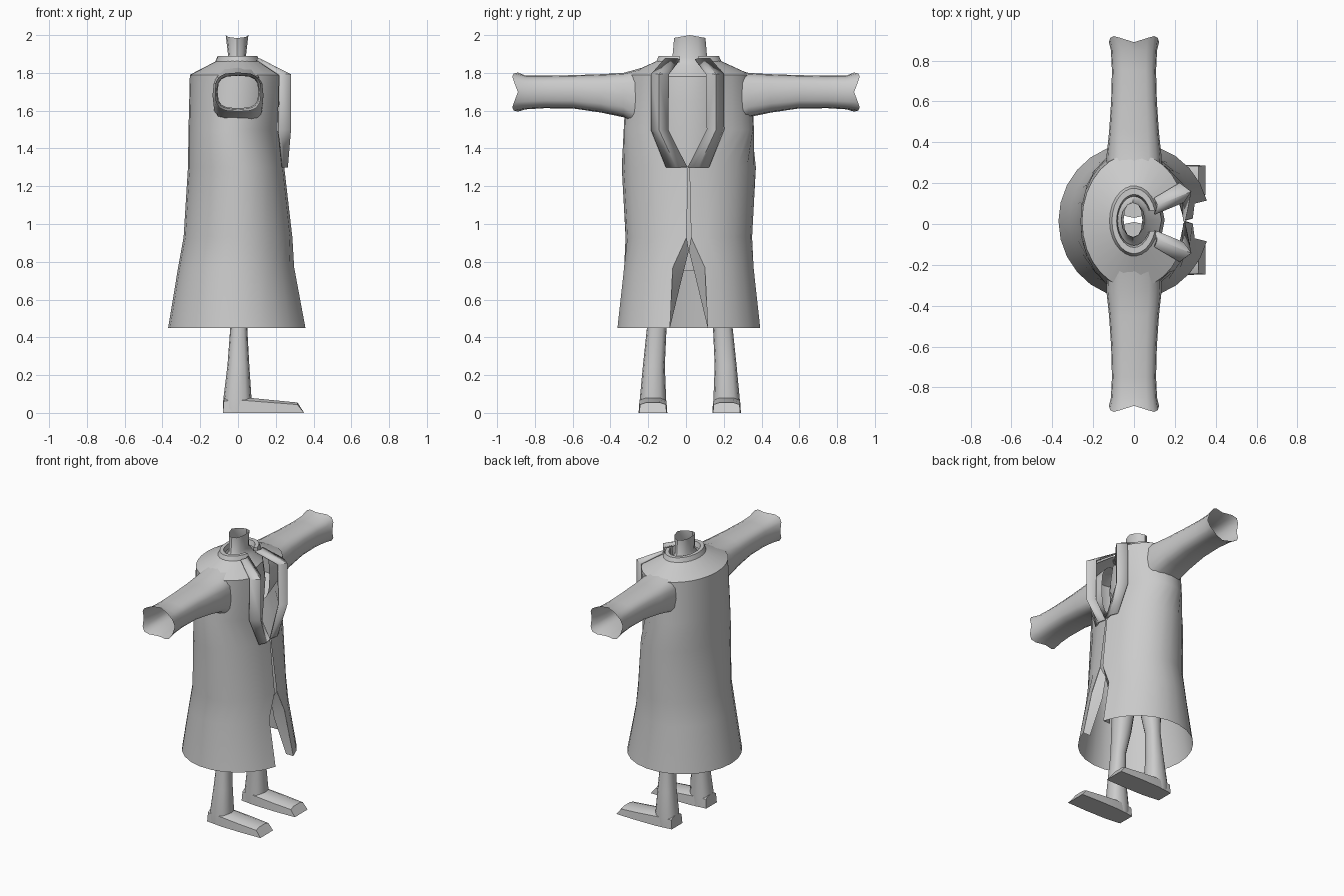
import bpy, bmesh, math
from mathutils import Vector

cube = bpy.data.objects.get("Cube")
if cube:
    bpy.data.objects.remove(cube, do_unlink=True)

grey = bpy.data.materials.new("plain_grey")
grey.use_nodes = True
COLOUR = (0.6, 0.6, 0.6, 1)
grey.diffuse_color = COLOUR
grey.node_tree.nodes["Principled BSDF"].inputs["Base Color"].default_value = COLOUR


def loft(name, rings, closed=True, cap=False, angle=40, thick=0):
    """Skin a list of equal-length point rows into one smooth object."""
    bm = bmesh.new()
    rows = [[bm.verts.new(p) for p in ring] for ring in rings]
    n = len(rows[0])
    for a, b in zip(rows, rows[1:]):
        for i in range(n if closed else n - 1):
            j = (i + 1) % n
            bm.faces.new((a[i], a[j], b[j], b[i]))
    if cap:
        bm.faces.new(rows[0])
        bm.faces.new(rows[-1])
    bmesh.ops.recalc_face_normals(bm, faces=bm.faces)
    mesh = bpy.data.meshes.new(name)
    bm.to_mesh(mesh)
    bm.free()
    obj = bpy.data.objects.new(name, mesh)
    bpy.context.collection.objects.link(obj)
    mesh.materials.append(grey)
    if thick:
        mod = obj.modifiers.new("thickness", 'SOLIDIFY')
        mod.thickness = thick
        mod.offset = 0
    bpy.ops.object.select_all(action='DESELECT')
    obj.select_set(True)
    bpy.context.view_layer.objects.active = obj
    bpy.ops.object.shade_smooth_by_angle(angle=math.radians(angle))
    return obj


def open_ring(z, cx, ax, ay, gap, n=25):
    """Ellipse around the body with a front gap of half-width gap."""
    start = math.asin(gap / ay)
    sweep = 2 * math.pi - 2 * start
    angles = [start + sweep * i / (n - 1) for i in range(n)]
    return [(cx + ax * math.cos(t), 0.015 + ay * math.sin(t), z) for t in angles]


def soft_square(n=16, power=0.65):
    """Unit outline between a circle and a square."""
    out = []
    for i in range(n):
        t = 2 * math.pi * i / n
        c, s = math.cos(t), math.sin(t)
        out.append((math.copysign(abs(c) ** power, c),
                    math.copysign(abs(s) ** power, s), abs(math.sin(2 * t))))
    return out


# Long coat: height, centre x, half depth, half width, half gap
coat = [(0.45, 0, 0.37, 0.38, 0.10), (0.77, -0.005, 0.312, 0.345, 0.085),
        (0.93, 0, 0.288, 0.335, 0.012), (1.3, -0.01, 0.255, 0.355, 0.003),
        (1.5, -0.01, 0.252, 0.345, 0.17), (1.79, 0, 0.255, 0.33, 0.17),
        (1.865, 0, 0.11, 0.165, 0.08)]
loft("coat", [open_ring(*r) for r in coat], closed=False)

# Collar band
collar = [(1.855, 0, 0.122, 0.175, 0.05), (1.89, 0, 0.108, 0.16, 0.05),
          (1.89, 0, 0.085, 0.13, 0.05), (1.855, 0, 0.08, 0.12, 0.05)]
loft("collar", [open_ring(*r) for r in collar], closed=False)

# Torso and open neck
torso = [(0.75, 0.09, 0.19), (1.0, 0.12, 0.2), (1.3, 0.13, 0.19), (1.65, 0.155, 0.21),
         (1.78, 0.14, 0.19), (1.84, 0.07, 0.12), (1.88, 0.046, 0.092), (2.0, 0.06, 0.083)]
rings = []
for z, ax, ay in torso:
    ring = []
    for i in range(12):
        t = math.tau * i / 12
        dip = 0.015 * abs(math.sin(t)) if z == 2.0 else 0
        ring.append((ax * math.cos(t) - 0.005, 0.02 + ay * math.sin(t), z - dip))
    rings.append(ring)
loft("torso_and_neck", rings)

# Sleeves: distance out, half depth, bottom, top
sleeve = [(0.17, 0.13, 1.46, 1.845), (0.33, 0.135, 1.565, 1.80), (0.45, 0.122, 1.59, 1.793),
          (0.6, 0.112, 1.612, 1.788), (0.75, 0.108, 1.613, 1.785),
          (0.85, 0.113, 1.607, 1.786), (0.92, 0.123, 1.595, 1.802)]
# Lapels: rows of outer edge, ridge and inner edge as (x, y)
lapel = [(1.87, (0.10, 0.12), (0.115, 0.085), (0.10, 0.04)),
         (1.79, (0.22, 0.19), (0.275, 0.15), (0.24, 0.10)),
         (1.5, (0.215, 0.19), (0.275, 0.15), (0.24, 0.105)),
         (1.3, (0.235, 0.11), (0.258, 0.06), (0.245, 0.004))]
# Turned-in edges of the front slit
fold = [((0.287, 0.012, 0.93), (0.25, 0.0, 0.86)),
        ((0.297, 0.085, 0.77), (0.25, 0.035, 0.72)),
        ((0.357, 0.10, 0.45), (0.30, 0.10, 0.45))]
# Shin: height, centre x, half depth, offset y, half width
shin = [(0.0, -0.005, 0.075, 0.195, 0.07), (0.07, -0.003, 0.075, 0.195, 0.07),
        (0.25, 0.002, 0.058, 0.19, 0.058), (0.45, 0.004, 0.045, 0.175, 0.052),
        (0.6, 0, 0.06, 0.15, 0.065), (0.95, 0, 0.08, 0.1, 0.09)]
# Foot: x at sole, x on top, half width, top height
foot = [(-0.08, -0.075, 0.06, 0.08), (0.04, 0.04, 0.074, 0.082),
        (0.2, 0.18, 0.076, 0.068), (0.35, 0.315, 0.072, 0.055)]

for side, s in (("left", 1), ("right", -1)):
    rings = []
    for y, hx, low, top in sleeve:
        mid, hz = (low + top) / 2, (top - low) / 2
        hollow = 0.03 if y == sleeve[-1][0] else 0
        rings.append([(hx * c, s * (y - hollow * (1 - k)), mid + hz * v)
                      for c, v, k in soft_square()])
    loft("sleeve_" + side, rings)

    loft("lapel_" + side, [[(x, s * y + 0.008, z) for x, y in pts] for z, *pts in lapel],
         closed=False, angle=25, thick=0.012)
    loft("slit_fold_" + side, [[(x, s * y + 0.015, z) for x, y, z in row] for row in fold],
         closed=False)

    rings = [[(cx + hx * c, 0.02 + s * oy + hy * v, z) for c, v, _ in soft_square(12, 0.8)]
             for z, cx, hx, oy, hy in shin]
    loft("leg_" + side, rings, cap=True)

    fy = 0.02 + s * 0.195
    rings = [[(xs, fy - w, 0), (xs, fy + w, 0), (xt, fy + w * 0.95, h * 0.8),
              (xt, fy + w * 0.5, h), (xt, fy - w * 0.5, h), (xt, fy - w * 0.95, h * 0.8)]
             for xs, xt, w, h in foot]
    loft("foot_" + side, rings, cap=True)
